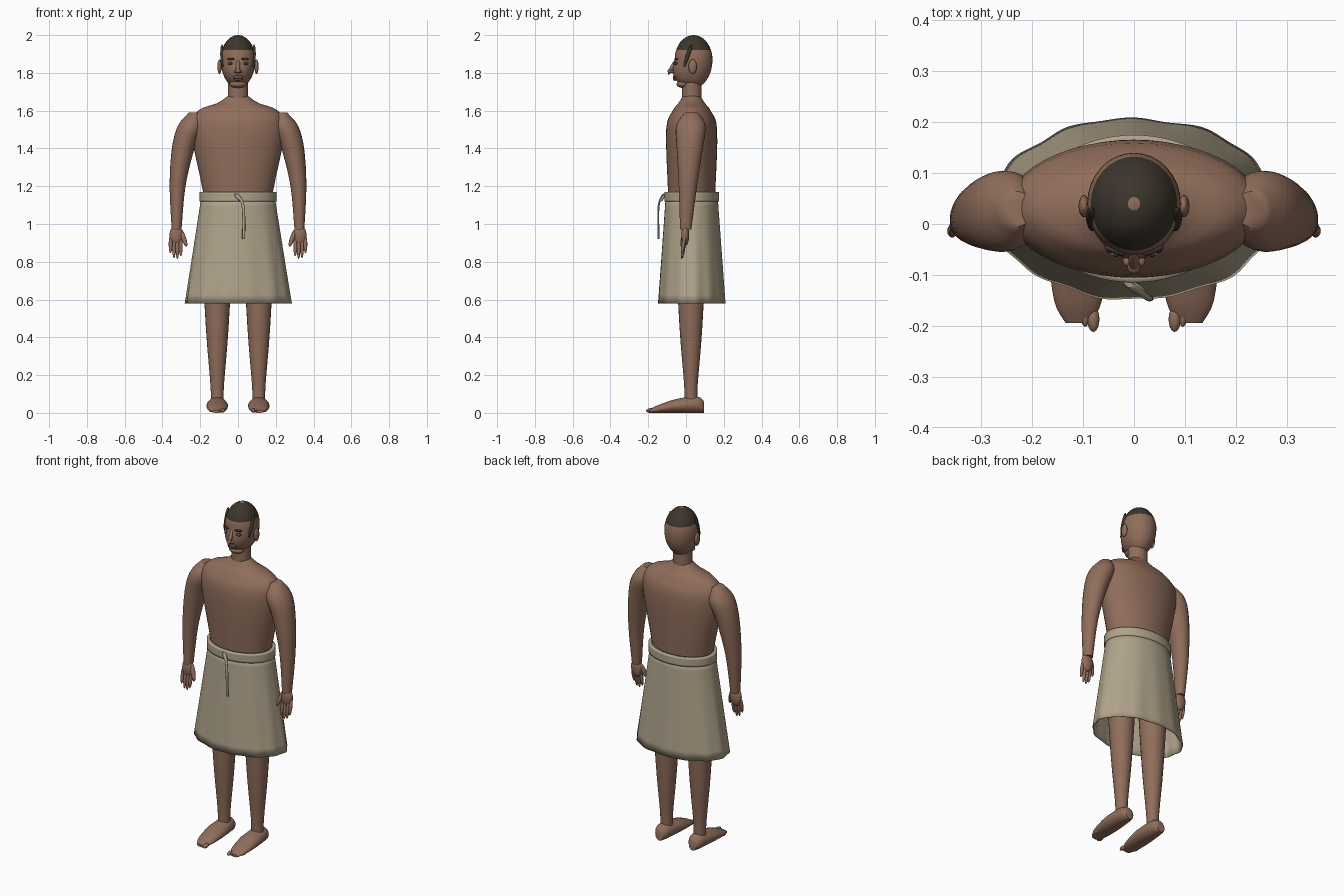
import bpy, bmesh
from math import sin, cos, tau, radians
from mathutils import Matrix, Vector

if "Cube" in bpy.data.objects:
    bpy.data.objects.remove(bpy.data.objects["Cube"], do_unlink=True)


def material(name, *rgb):
    mat = bpy.data.materials.new(name)
    mat.use_nodes = True
    mat.diffuse_color = (*rgb, 1)
    mat.node_tree.nodes["Principled BSDF"].inputs["Base Color"].default_value = (*rgb, 1)
    return mat


SKIN = material("brown skin", .28, .155, .105)
HAIR = material("dark hair", .045, .036, .025)
CLOTH = material("cream cloth", .43, .365, .255)
LIPS = material("lip red", .17, .07, .055)
WHITE = material("eye white", .45, .4, .35)


def finish(name, bm, *materials, paired=False, thickness=0):
    bmesh.ops.recalc_face_normals(bm, faces=bm.faces)
    mesh = bpy.data.meshes.new(name)
    bm.to_mesh(mesh)
    bm.free()
    ob = bpy.data.objects.new(name, mesh)
    bpy.context.collection.objects.link(ob)
    for mat in materials:
        mesh.materials.append(mat)
    bpy.ops.object.select_all(action="DESELECT")
    bpy.context.view_layer.objects.active = ob
    ob.select_set(True)
    bpy.ops.object.shade_smooth_by_angle(angle=radians(50))
    if thickness:
        ob.modifiers.new("thickness", "SOLIDIFY").thickness = thickness
    if paired:
        ob.modifiers.new("other side", "MIRROR")


def smooth_rows(rows, steps):
    """Pass a smooth curve through all values of the rows."""
    rows = [Vector(row) for row in rows]
    for i in range(len(rows) - 1):
        start, end = rows[i], rows[i + 1]
        leave = (end - rows[max(i - 1, 0)]) / 2
        arrive = (rows[min(i + 2, len(rows) - 1)] - start) / 2
        for k in range(steps):
            t = k / steps
            ease = t * t * (3 - 2 * t)
            yield (start.lerp(end, ease) + leave * t * (1 - t) ** 2
                   - arrive * t * t * (1 - t))
    yield rows[-1]


def loft(name, rows, mat=SKIN, sides=24, steps=4, lengthwise=False,
         closed=True, wave=None, **options):
    """Skin ellipses: height, centre and radius across, centre and radius deep."""
    bm = bmesh.new()
    rings = []
    sections = list(smooth_rows(rows, steps))
    for i, (height, across, wide, deep, thick) in enumerate(sections):
        ring = []
        for k in range(sides):
            angle = tau * k / sides
            swell = wave(angle, i / len(sections)) if wave else 1
            u = across + wide * swell * cos(angle)
            v = deep + thick * swell * sin(angle)
            ring.append(bm.verts.new((u, height, v) if lengthwise else (u, v, height)))
        rings.append(ring)
    for lower, upper in zip(rings, rings[1:]):
        for k in range(sides):
            n = (k + 1) % sides
            bm.faces.new((lower[k], lower[n], upper[n], upper[k]))
    if closed:
        bm.faces.new(rings[0])
        bm.faces.new(rings[-1])
    finish(name, bm, mat, **options)


def sphere(matrix, segments=16):
    bm = bmesh.new()
    bmesh.ops.create_uvsphere(bm, u_segments=segments, v_segments=segments * 3 // 4,
                              radius=1, matrix=matrix)
    return bm


def ball(name, centre, radii, mat=SKIN, **options):
    matrix = Matrix.Translation(centre) @ Matrix.Diagonal((*radii, 1))
    finish(name, sphere(matrix), mat, **options)


def pod(name, start, end, radius, mat=SKIN, **options):
    """A long ellipsoid from one point to another."""
    start, end = Vector(start), Vector(end)
    span = end - start
    turn = span.to_track_quat("Z", "Y").to_matrix().to_4x4()
    size = Matrix.Diagonal((radius, radius, span.length / 2, 1))
    finish(name, sphere(Matrix.Translation((start + end) / 2) @ turn @ size), mat, **options)


# Torso and neck, set slightly back
BACK = .03
loft("torso", [(z, 0, wide, BACK, thick) for z, wide, thick in (
    (1, .17, .115), (1.17, .185, .125), (1.5, .25, .135),
    (1.6, .21, .1), (1.64, .11, .07), (1.68, .05, .045))], sides=48)
loft("neck", [(z, 0, .054, BACK, .052) for z in (1.64, 1.77)])

# Head: longer below the brow, jaw pushed forward, hair above the hairline
BROW, HAIRLINE, HEAD_Y = 1.87, 1.92, .04
bm = sphere(Matrix.Translation((0, HEAD_Y, BROW)) @ Matrix.Diagonal((.092, .1, .13, 1)), 32)
for v in bm.verts:
    if v.co.z < BROW:
        v.co.z += (v.co.z - BROW) * .15
        if v.co.y < HEAD_Y:
            v.co.y += (v.co.y - HEAD_Y) * (BROW - v.co.z) * 3.3
bmesh.ops.bisect_plane(bm, geom=bm.verts[:] + bm.edges[:] + bm.faces[:],
                       plane_co=(0, 0, HAIRLINE), plane_no=(0, 0, 1))
for face in bm.faces:
    face.material_index = int(HAIRLINE < face.calc_center_median().z < 1.999)
finish("head", bm, SKIN, HAIR)

# Face
ball("chin", (0, -.015, 1.74), (.045, .035, .02))
pod("nose_bridge", (0, -.045, 1.88), (0, -.095, 1.79), .011)
ball("nose_tip", (0, -.084, 1.81), (.013, .014, .012))
ball("nostrils", (.013, -.072, 1.806), (.009, .012, .008), paired=True)
pod("upper_lip", (-.028, -.06, 1.778), (.028, -.06, 1.778), .01, LIPS)
pod("lower_lip", (-.024, -.058, 1.768), (.024, -.058, 1.768), .01, LIPS)
ball("eye_rims", (.036, -.05, 1.85), (.02, .01, .009), HAIR, paired=True)
ball("eyes", (.036, -.053, 1.85), (.015, .01, .006), WHITE, paired=True)
ball("irises", (.036, -.06, 1.85), (.006, .005, .006), HAIR, paired=True)
pod("eyebrows", (.018, -.06, 1.873), (.058, -.044, 1.873), .006, HAIR, paired=True)
ball("ears", (.098, .035, 1.833), (.011, .022, .039), paired=True)
pod("sideburns", (.085, .03, 1.95), (.081, -.012, 1.83), .011, HAIR, paired=True)

# Arms swing back a little towards the shoulder
loft("arms", [(z, x, wide, (z - 1) * .05, wide * 1.15) for z, x, wide in (
    (.97, .325, .026), (1.2, .32, .042), (1.4, .29, .06),
    (1.52, .25, .068), (1.59, .23, .03))], paired=True)

# Hands
ball("palms", (.327, -.004, .94), (.036, .021, .055), paired=True)
for i, tip in enumerate((.83, .815, .82, .845)):
    x = .303 + .018 * i
    pod(f"finger_{i + 1}", (x, -.005, .94), (x, -.022, tip), .01, paired=True)
pod("thumbs", (.305, 0, .975), (.272, -.025, .88), .013, paired=True)

# Legs
LEG_X = .11
loft("legs", [(z, LEG_X, radius, BACK - .004, radius) for z, radius in (
    (.05, .034), (.15, .036), (.45, .06), (1, .09))], paired=True)

# Feet, heel to toes, resting on the ground
loft("feet", [(y, LEG_X, wide, half, half) for y, wide, half in (
    (.095, .025, .03), (.06, .045, .043), (-.05, .057, .037),
    (-.15, .047, .02), (-.195, .024, .008))], lengthwise=True, paired=True)
for i in range(5):
    x, tip = .08 + .016 * i, .01 * i - .212
    pod(f"toe_{i + 1}", (x, tip + .05, .014), (x, tip, .012), .009 if i else .012, paired=True)


# Skirt with folds that deepen towards the hem
def folds(angle, depth):
    return 1 + depth * (.014 * sin(13 * angle) + .01 * sin(7 * angle + 1))


loft("skirt", [(1.14, 0, .195, BACK, .138), (.58, 0, .281, BACK, .178)], CLOTH,
     sides=144, steps=8, closed=False, wave=folds, thickness=.005)
loft("waistband", [(z, 0, .203, BACK, .145) for z in (1.118, 1.17)], CLOTH,
     sides=64, closed=False, thickness=.018)

# Tie hanging from the waistband
loft("tie_end", [(z, x, .008, y, .005) for z, x, y in (
    (.92, .03, -.145), (1.06, .03, -.147), (1.12, .02, -.14), (1.16, -.008, -.12))],
    CLOTH, sides=12)
pod("tie_knot", (-.018, -.115, 1.16), (.022, -.135, 1.12), .01, CLOTH)
